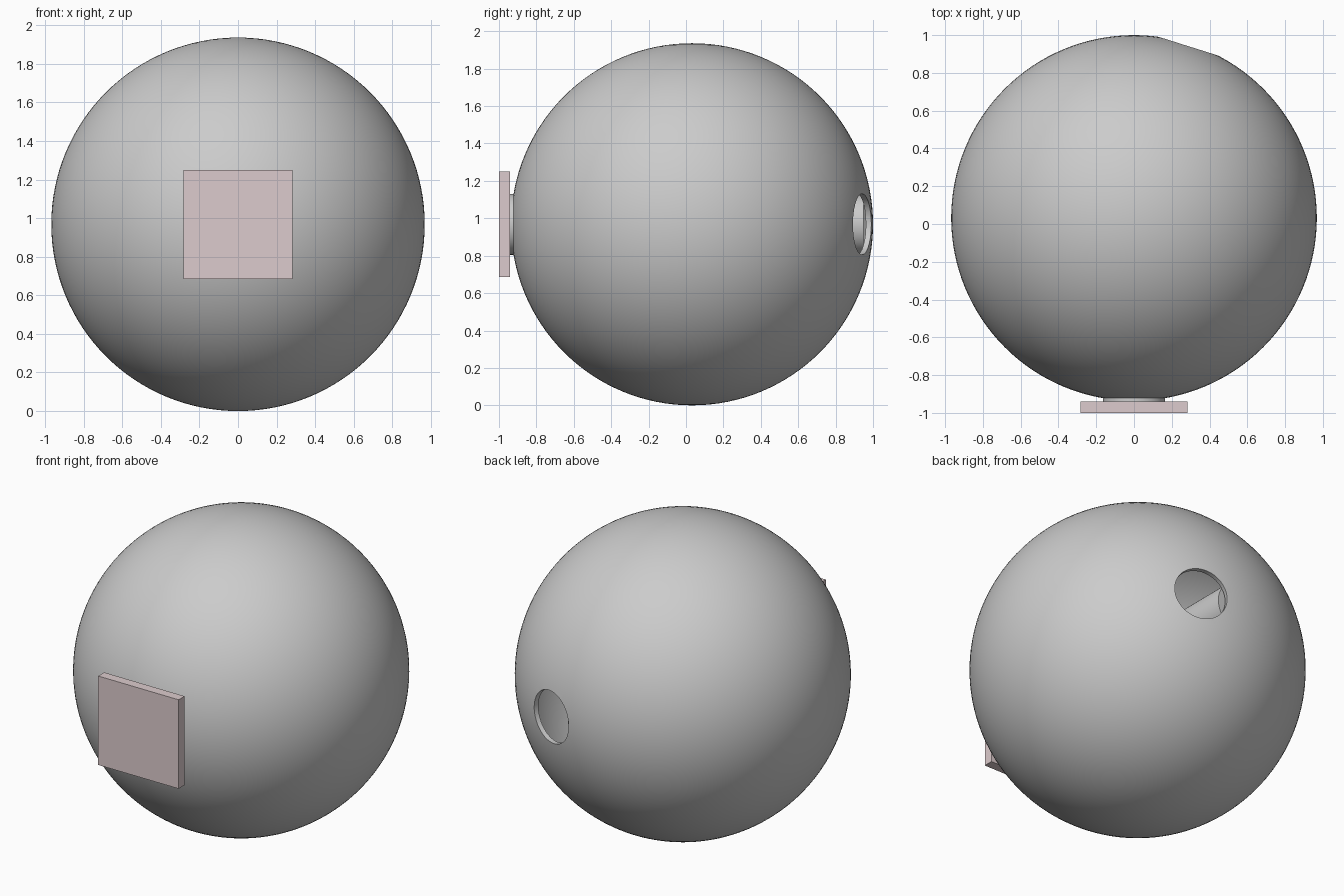
import bpy
from math import radians, sin, cos

if "Cube" in bpy.data.objects:
    bpy.data.objects.remove(bpy.data.objects["Cube"])

R = 0.968
CENTRE = (0, 0.032, R)
HOLE_ANGLE = radians(17.5)


def apply_modifiers(obj):
    bpy.context.view_layer.objects.active = obj
    for mod in list(obj.modifiers):
        bpy.ops.object.modifier_apply(modifier=mod.name)


def smooth(obj):
    bpy.ops.object.select_all(action='DESELECT')
    obj.select_set(True)
    bpy.context.view_layer.objects.active = obj
    bpy.ops.object.shade_smooth_by_angle(angle=radians(30))


def cylinder(name, radius, depth, location, turn=0.0):
    bpy.ops.mesh.primitive_cylinder_add(vertices=64, radius=radius, depth=depth,
                                        location=location, rotation=(radians(90), 0, turn))
    obj = bpy.context.object
    obj.name = name
    return obj


# Hollow ball
bpy.ops.mesh.primitive_uv_sphere_add(segments=128, ring_count=64, radius=R, location=CENTRE)
ball = bpy.context.object
ball.name = "ball_shell"
shell = ball.modifiers.new("thickness", 'SOLIDIFY')
shell.thickness = 0.03
shell.offset = -1

# Round opening at the back right
cutter = cylinder("opening_cutter", 0.163, 0.5,
                  (sin(HOLE_ANGLE) * R, CENTRE[1] + cos(HOLE_ANGLE) * R, R), -HOLE_ANGLE)
cutter.hide_render = True
cut = ball.modifiers.new("opening", 'BOOLEAN')
cut.operation = 'DIFFERENCE'
cut.solver = 'EXACT'
cut.object = cutter
apply_modifiers(ball)
bpy.data.objects.remove(cutter)
smooth(ball)

# Stem running from the mounting plate through the ball
front, back = -0.94, 0.95
stem = cylinder("stem", 0.163, back - front, (0, (front + back) / 2, R))
smooth(stem)

# Square mounting plate
bpy.ops.mesh.primitive_cube_add(size=1, location=(0, -0.97, R))
plate = bpy.context.object
plate.name = "mounting_plate"
plate.scale = (0.565, 0.06, 0.565)
bpy.ops.object.transform_apply(location=False, rotation=False, scale=True)
pink = bpy.data.materials.new("dusty_pink")
pink.diffuse_color = (0.72, 0.6, 0.61, 1)
pink.use_nodes = True
pink.node_tree.nodes["Principled BSDF"].inputs["Base Color"].default_value = pink.diffuse_color
plate.data.materials.append(pink)
